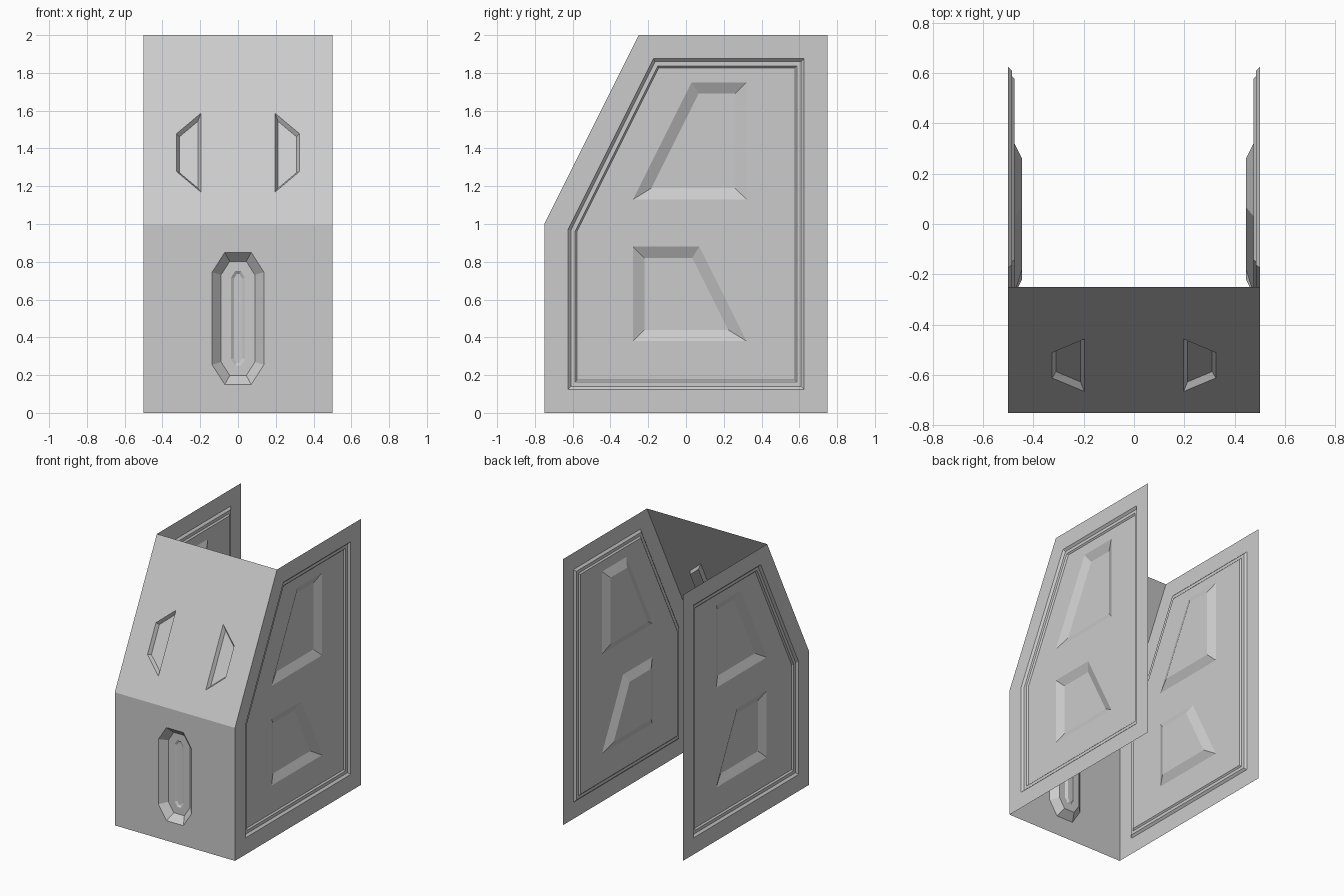
import bpy, bmesh
from mathutils import Vector as V

if "Cube" in bpy.data.objects:
    bpy.data.objects.remove(bpy.data.objects["Cube"])


def inset(loop, d):
    """Offset a counter-clockwise polygon inwards by d with mitred corners."""
    pts = [V(p) for p in loop]
    out = []
    for i, p in enumerate(pts):
        a = (p - pts[i - 1]).normalized()
        b = (pts[(i + 1) % len(pts)] - p).normalized()
        na, nb = V((-a.y, a.x)), V((-b.y, b.x))
        out.append(p + (na + nb) * d / (1 + na.dot(nb)))
    return out


def panel(name, outline, features, origin, u, v, outward):
    """Flat sheet with nested recesses. A feature is (loop, steps, children),
    each step being (inset, absolute depth)."""
    bm = bmesh.new()
    origin, u, v, outward = V(origin), V(u), V(v), V(outward).normalized()

    def ring(loop, depth):
        return [bm.verts.new(origin + u * p[0] + v * p[1] - outward * depth) for p in loop]

    def edges(vs):
        res = []
        for i in range(len(vs)):
            pair = (vs[i - 1], vs[i])
            res.append(bm.edges.get(pair) or bm.edges.new(pair))
        return res

    def fill(boundary, depth, children):
        border = edges(boundary)
        todo = []
        for loop, steps, sub in children:
            prev = ring(loop, depth)
            border += edges(prev)
            todo.append((loop, steps, sub, prev))
        bmesh.ops.triangle_fill(bm, use_beauty=True, use_dissolve=False,
                                edges=border, normal=outward)
        for loop, steps, sub, prev in todo:
            d = depth
            for amount, d in steps:
                cur = ring(inset(loop, amount), d)
                for i in range(len(cur)):
                    bm.faces.new((prev[i - 1], prev[i], cur[i], cur[i - 1]))
                prev = cur
            fill(prev, d, sub)

    fill(ring(outline, 0), 0, features)
    bm.normal_update()
    for f in bm.faces:
        if f.normal.dot(outward) < 0:
            f.normal_flip()
    bmesh.ops.dissolve_limit(bm, angle_limit=0.001, verts=bm.verts, edges=bm.edges)
    me = bpy.data.meshes.new(name)
    bm.to_mesh(me)
    bm.free()
    ob = bpy.data.objects.new(name, me)
    bpy.context.collection.objects.link(ob)
    return ob


# Side panels: stepped frame with two sunken windows
side = [(-.75, 0), (.75, 0), (.75, 2), (-.25, 2), (-.75, 1)]
upper = [(-.28, 1.13), (.32, 1.13), (.32, 1.75), (.03, 1.75)]
lower = [(-.28, .38), (.32, .38), (.07, .88), (-.28, .88)]
pocket = [(.06, .055)]
frame = (inset(side, .125), [(.015, .015), (.038, .015), (.048, .025)],
         [(upper, pocket, []), (lower, pocket, [])])
for s, tag in ((1, "right"), (-1, "left")):
    panel("side_panel_" + tag, side, [frame], (s * .5, 0, 0), (0, 1, 0), (0, 0, 1), (s, 0, 0))

# Front panel: tall octagonal recess with a narrow slot inside
octagon = [(-.07, .15), (.07, .15), (.137, .255), (.137, .745),
           (.07, .85), (-.07, .85), (-.137, .745), (-.137, .255)]
front = [(-.5, 0), (.5, 0), (.5, 1), (-.5, 1)]
panel("front_panel", front, [(octagon, [(.048, .05), (.1, .05), (.115, .06)], [])],
      (0, -.75, 0), (1, 0, 0), (0, 0, 1), (0, -1, 0))

# Sloped panel: two mirrored shallow trapezoid recesses
length = 1.25 ** .5
slope = [(-.5, 0), (.5, 0), (.5, length), (-.5, length)]
right = [(.197, .19), (.325, .31), (.325, .535), (.197, .655)]
left = [(-x, y) for x, y in reversed(right)]
panel("sloped_panel", slope, [(t, [(.015, .025)], []) for t in (left, right)],
      (0, -.75, 1), (1, 0, 0), (0, .5 / length, 1 / length), (0, -1, .5))
